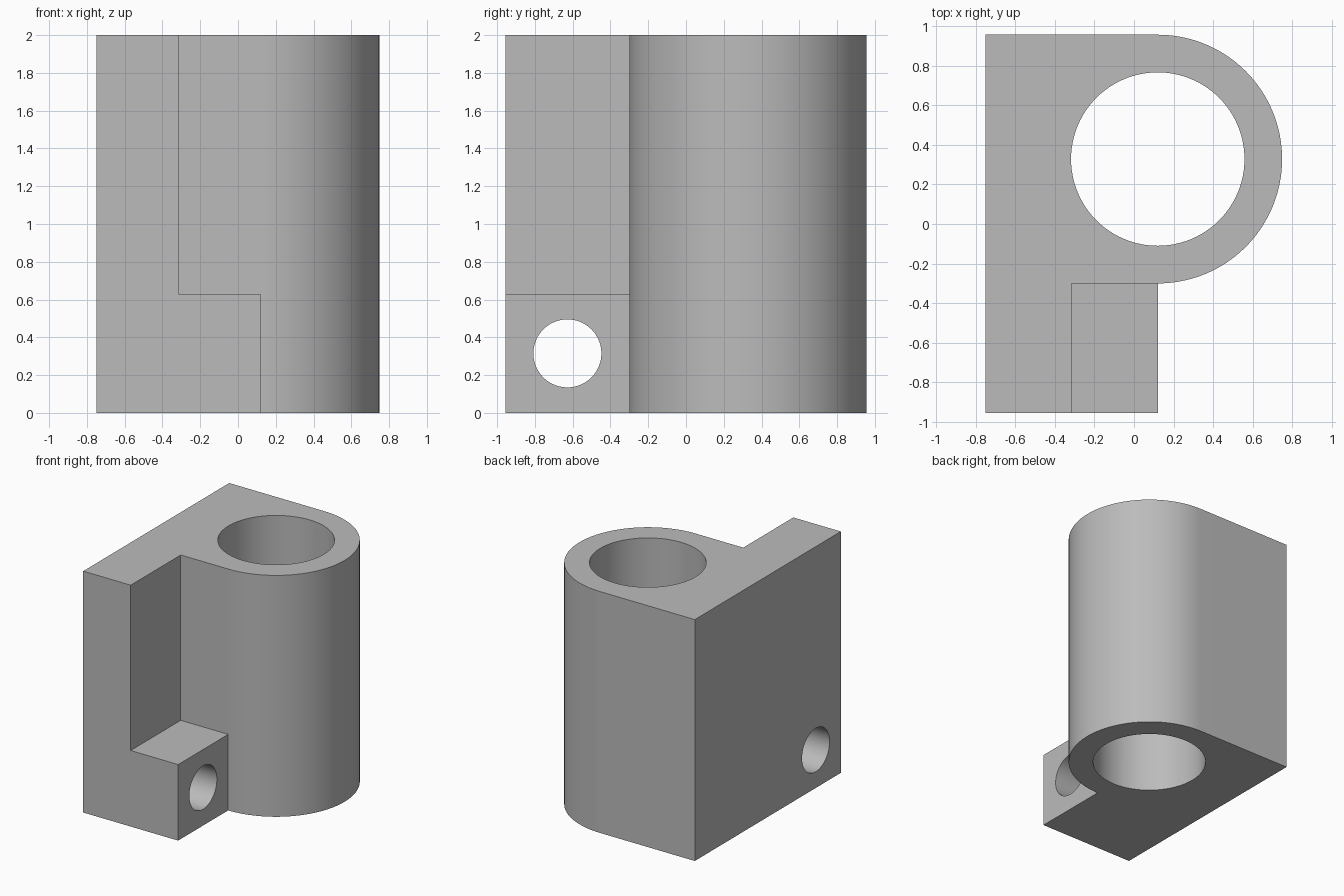
import bpy, bmesh, math

if "Cube" in bpy.data.objects:
    bpy.data.objects.remove(bpy.data.objects["Cube"])

grey = bpy.data.materials.new("plain grey")
grey.diffuse_color = (0.5, 0.5, 0.5, 1)
grey.use_nodes = True
grey.node_tree.nodes["Principled BSDF"].inputs["Base Color"].default_value = grey.diffuse_color

CX, CY, R, BORE = 0.12, 0.328, 0.628, 0.438   # tube axis, outer and inner radius
H = 2.0


def prism(name, points, z0, z1):
    """Extrude a closed plan outline from z0 to z1."""
    bm = bmesh.new()
    face = bm.faces.new([bm.verts.new((x, y, z0)) for x, y in points])
    top = bmesh.ops.extrude_face_region(bm, geom=[face])["geom"]
    verts = [v for v in top if isinstance(v, bmesh.types.BMVert)]
    bmesh.ops.translate(bm, verts=verts, vec=(0, 0, z1 - z0))
    bmesh.ops.recalc_face_normals(bm, faces=bm.faces)
    mesh = bpy.data.meshes.new(name)
    bm.to_mesh(mesh)
    bm.free()
    mesh.materials.append(grey)
    obj = bpy.data.objects.new(name, mesh)
    bpy.context.collection.objects.link(obj)
    return obj


def rod(name, radius, depth, location, rotation=(0, 0, 0)):
    bpy.ops.mesh.primitive_cylinder_add(vertices=96, radius=radius, depth=depth,
                                        location=location, rotation=rotation)
    obj = bpy.context.object
    obj.name = name
    obj.data.materials.append(grey)
    obj.hide_render = True
    return obj


def combine(target, other, operation):
    mod = target.modifiers.new(operation.lower(), 'BOOLEAN')
    mod.operation, mod.solver, mod.object = operation, 'EXACT', other
    bpy.context.view_layer.objects.active = target
    bpy.ops.object.modifier_apply(modifier=mod.name)
    bpy.data.objects.remove(other)


# Body: flat back plate running into a half-round tube
arc = [(CX + R * math.cos(a), CY + R * math.sin(a))
       for a in (math.radians(-90 + 180 * i / 64) for i in range(65))]
outline = [(-0.75, -0.955), (-0.315, -0.955), (-0.315, CY - R)] + arc + [(-0.75, 0.956)]
body = prism("bracket_body", outline, 0, H)

# Low foot block in the corner
foot = prism("foot_block", [(-0.5, -0.955), (CX, -0.955), (CX, -0.22), (-0.5, -0.22)], 0, 0.63)
combine(body, foot, 'UNION')

# Vertical bore and cross hole
combine(body, rod("bore_cutter", BORE, 3, (CX, CY, 1)), 'DIFFERENCE')
combine(body, rod("cross_hole_cutter", 0.18, 3, (0, -0.628, 0.315),
                  (0, math.pi / 2, 0)), 'DIFFERENCE')

# Smooth curved walls, crisp edges
bpy.ops.object.select_all(action='DESELECT')
body.select_set(True)
bpy.context.view_layer.objects.active = body
bpy.ops.object.shade_smooth_by_angle(angle=math.radians(30))
